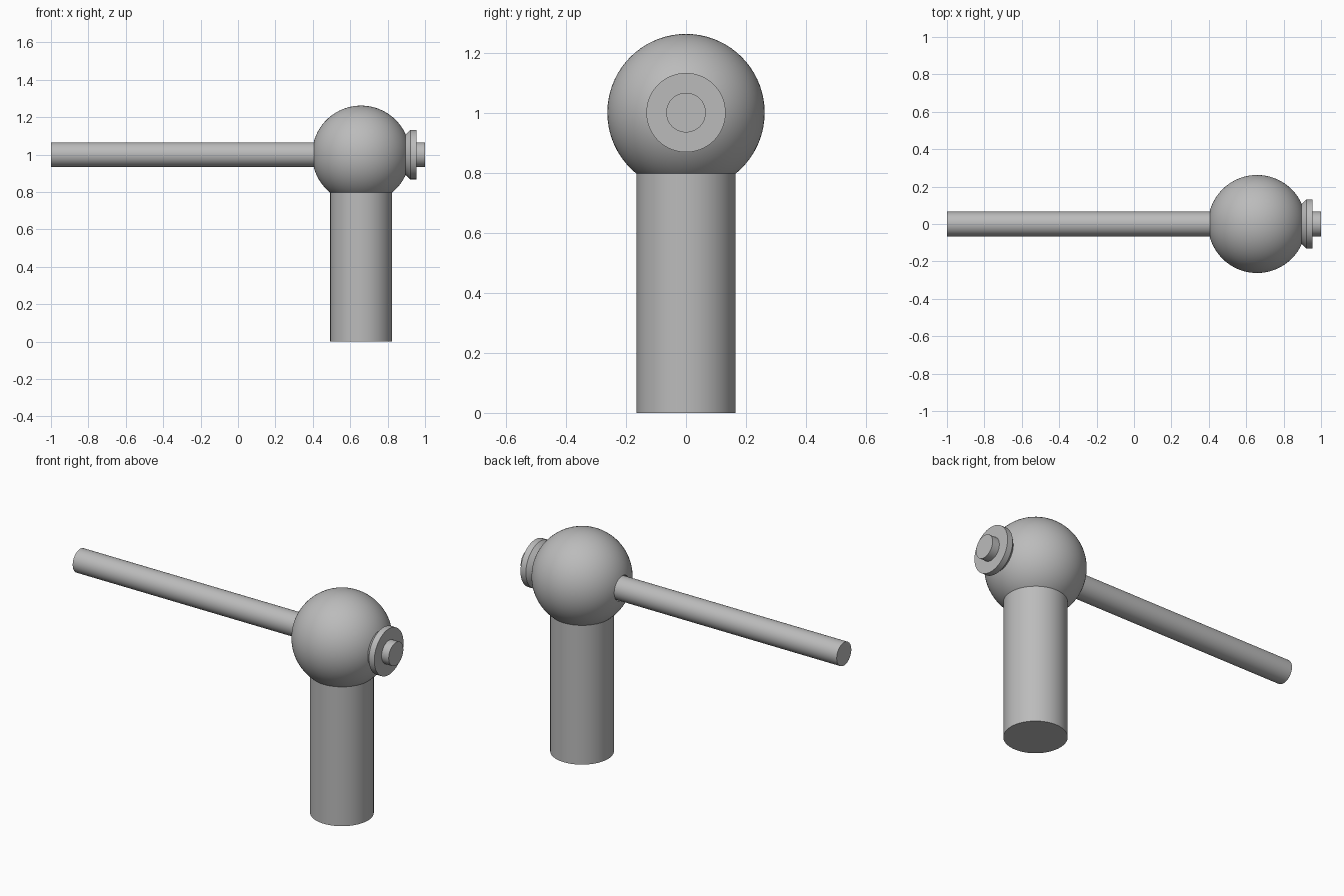
import bpy, bmesh, math
from mathutils import Matrix

cube = bpy.data.objects.get("Cube")
if cube:
    bpy.data.objects.remove(cube, do_unlink=True)

grey = bpy.data.materials.new("plain grey")
grey.use_nodes = True
colour = (0.5, 0.5, 0.5, 1)
grey.diffuse_color = colour
grey.node_tree.nodes["Principled BSDF"].inputs["Base Color"].default_value = colour

BALL_X, BALL_Z, BALL_R = 0.658, 1.0, 0.262
POST_R, ROD_R, HOLE_R = 0.165, 0.066, 0.07


def lathe(name, profile, location, along_x=False, closed=False):
    """Spin (radius, height) points about z, or about x when along_x is set."""
    bm = bmesh.new()
    verts = [bm.verts.new((r, 0, h)) for r, h in profile]
    pairs = list(zip(verts, verts[1:]))
    if closed:
        pairs.append((verts[-1], verts[0]))
    edges = [bm.edges.new(p) for p in pairs]
    bmesh.ops.spin(bm, geom=verts + edges, cent=(0, 0, 0), axis=(0, 0, 1),
                   angle=math.tau, steps=72, use_merge=True)
    bmesh.ops.remove_doubles(bm, verts=bm.verts, dist=1e-5)
    bmesh.ops.recalc_face_normals(bm, faces=bm.faces)
    if along_x:
        bm.transform(Matrix.Rotation(math.pi / 2, 4, "Y"))
    mesh = bpy.data.meshes.new(name)
    bm.to_mesh(mesh)
    bm.free()
    mesh.materials.append(grey)
    obj = bpy.data.objects.new(name, mesh)
    obj.location = location
    bpy.context.collection.objects.link(obj)
    bpy.ops.object.select_all(action="DESELECT")
    obj.select_set(True)
    bpy.context.view_layer.objects.active = obj
    bpy.ops.object.shade_smooth_by_angle(angle=math.radians(30))
    return obj


# Upright post, running up into the ball
lathe("post", [(0, 0), (POST_R, 0), (POST_R, 0.82), (0, 0.82)], (BALL_X, 0, 0))

# Ball bored through sideways for the rod
start = math.asin(HOLE_R / BALL_R)
steps = 40
arc = []
for i in range(steps + 1):
    a = start + (math.pi - 2 * start) * i / steps
    arc.append((BALL_R * math.sin(a), -BALL_R * math.cos(a)))
lathe("ball", arc, (BALL_X, 0, BALL_Z), along_x=True, closed=True)

# Long rod through the ball
lathe("rod", [(0, -1), (ROD_R, -1), (ROD_R, 1), (0, 1)], (0, 0, BALL_Z), along_x=True)

# Chamfered collar against the outer side of the ball
lathe("collar", [(0, 0.88), (0.106, 0.895), (0.132, 0.921), (0.132, 0.955), (0, 0.955)],
      (0, 0, BALL_Z), along_x=True)
